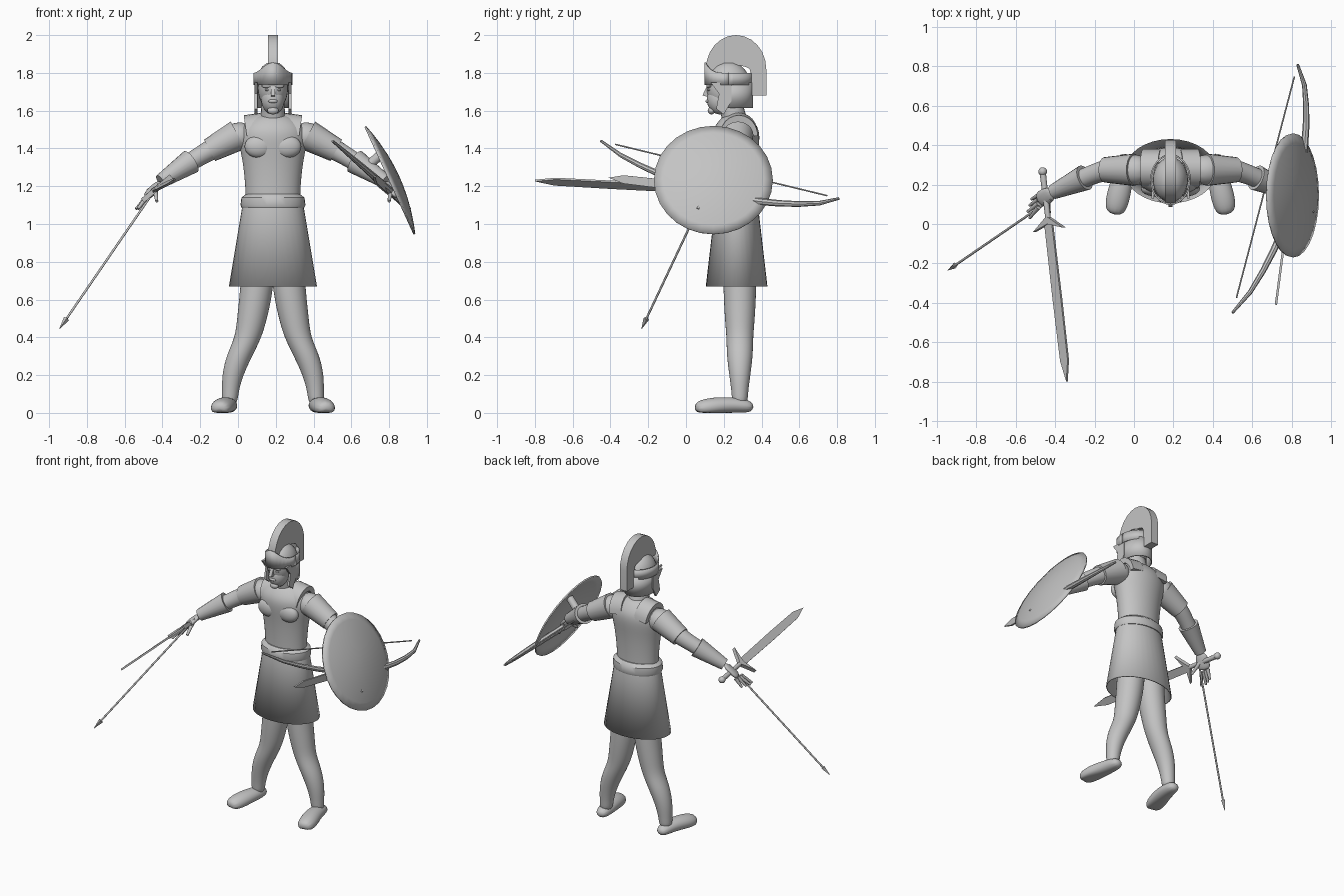
import bpy, bmesh, math
from mathutils import Vector as V

if "Cube" in bpy.data.objects:
    bpy.data.objects.remove(bpy.data.objects["Cube"])

MID = 0.185                       # body centre line
X, Y, Z = V((1, 0, 0)), V((0, 1, 0)), V((0, 0, 1))

stone = bpy.data.materials.new("stone_grey")
stone.use_nodes = True
stone.diffuse_color = (0.55, 0.55, 0.55, 1)
stone.node_tree.nodes["Principled BSDF"].inputs["Base Color"].default_value = stone.diffuse_color


def finish(name, bm, mirror=False, smooth=False, wall=0, angle=40):
    """Turn a bmesh into an object centred on the body line, with modifiers."""
    bmesh.ops.recalc_face_normals(bm, faces=bm.faces)
    bmesh.ops.translate(bm, verts=bm.verts, vec=-MID * X)
    mesh = bpy.data.meshes.new(name)
    bm.to_mesh(mesh)
    bm.free()
    mesh.materials.append(stone)
    part = bpy.data.objects.new(name, mesh)
    part.location.x = MID
    bpy.context.collection.objects.link(part)
    bpy.ops.object.select_all(action='DESELECT')
    part.select_set(True)
    bpy.context.view_layer.objects.active = part
    bpy.ops.object.shade_smooth_by_angle(angle=math.radians(180 if smooth else angle))
    if mirror:
        part.modifiers.new("mirror", 'MIRROR')
    if wall:
        part.modifiers.new("wall", 'SOLIDIFY').thickness = wall
    if smooth:
        subdivision = part.modifiers.new("smooth", 'SUBSURF')
        subdivision.levels = subdivision.render_levels = 2


def loft(name, rows, ref=Y, axis=None, flat=1, sides=12, open_start=False, floor=False, **options):
    """Skin elliptical rings given as (x, y, z, radius); flat squashes them along ref."""
    bm = bmesh.new()
    points = [V(row[:3]) for row in rows]
    grow = 1.04 if options.get("smooth") else 1
    rings = []
    for i, centre in enumerate(points):
        tangent = axis or (points[min(i + 1, len(points) - 1)] - points[max(i - 1, 0)])
        a = tangent.cross(ref).normalized()
        b = a.cross(tangent).normalized() * flat
        ring = []
        for k in range(sides):
            turn = math.tau * k / sides
            p = centre + (a * math.cos(turn) + b * math.sin(turn)) * rows[i][3] * grow
            if floor:
                p.z = max(p.z, 0)
            ring.append(bm.verts.new(p))
        rings.append(ring)
    for low, high in zip(rings, rings[1:]):
        for k in range(sides):
            j = (k + 1) % sides
            bm.faces.new((low[k], low[j], high[j], high[k]))
    if not open_start:
        bm.faces.new(rings[0])
    bm.faces.new(rings[-1])
    finish(name, bm, **options)


def stack(name, y, rows, **options):
    """Level rings on the centre line given as (z, half width)."""
    loft(name, [(MID, y, z, r) for z, r in rows], axis=Z, **options)


def rod(name, start, end, r_start, r_end, **options):
    loft(name, [(*start, r_start), (*end, r_end)], **options)


def prism(name, outline, thick, origin, u, v, **options):
    """Extrude an outline drawn in the u, v plane, both ways."""
    bm = bmesh.new()
    u, v = u.normalized(), v.normalized()
    side = u.cross(v).normalized() * thick / 2
    plane = [V(origin) + u * p + v * q for p, q in outline]
    low = [bm.verts.new(p - side) for p in plane]
    high = [bm.verts.new(p + side) for p in plane]
    bm.faces.new(low)
    bm.faces.new(high)
    for k in range(len(plane)):
        j = (k + 1) % len(plane)
        bm.faces.new((low[k], low[j], high[j], high[k]))
    finish(name, bm, angle=25, **options)


def blade(name, origin, along, across, half):
    """Flat double-edged blade with a tapered point."""
    length = along.length
    edge = [(0, half), (length * .5, half * 1.1), (length * .87, half)]
    outline = edge + [(length, 0)] + [(p, -q) for p, q in reversed(edge)]
    prism(name, outline, .012, origin, along, across)


def arc(y, z, ry, rz, steps=12):
    """Half ellipse in the y, z plane, from back to front over the top."""
    turns = [math.pi * k / steps for k in range(steps + 1)]
    return [(y + ry * math.cos(t), z + rz * math.sin(t)) for t in turns]


def ball(name, centre, size, **options):
    bm = bmesh.new()
    bmesh.ops.create_uvsphere(bm, u_segments=24, v_segments=14, radius=1)
    bmesh.ops.scale(bm, vec=size, verts=bm.verts)
    bmesh.ops.translate(bm, vec=centre, verts=bm.verts)
    finish(name, bm, angle=60, **options)


def curved_plate(name, bottom, top, y, half_x, half_y, first, last, peak=0, steps=32):
    """Upright plate along an elliptical arc; peak lifts its top at the front."""
    bm = bmesh.new()
    pairs = []
    for k in range(steps + 1):
        turn = math.radians(first + (last - first) * k / steps)
        foot = V((MID + half_x * math.cos(turn), y + half_y * math.sin(turn), bottom))
        rise = top - bottom + peak * max(0, -math.sin(turn)) ** 4
        pairs.append((bm.verts.new(foot), bm.verts.new(foot + rise * Z)))
    for (a, b), (c, d) in zip(pairs, pairs[1:]):
        bm.faces.new((a, c, d, b))
    finish(name, bm, wall=.008)


# Torso, belt and skirt
stack("torso", .265, [(1.06, .145), (1.16, .14), (1.33, .155), (1.43, .18), (1.5, .18),
                      (1.55, .13), (1.58, .08)], flat=.68, sides=16, smooth=True)
ball("chest_muscle", (.11, .18, 1.41), (.075, .04, .06), mirror=True)
stack("belt", .265, [(1.085, .165), (1.1, .172), (1.14, .167), (1.16, .14)], flat=.75, sides=32)
stack("skirt", .268, [(.67, .233), (1.09, .163)], flat=.7, sides=32, open_start=True, wall=.006)

# Neck, head and face
rod("neck", (MID, .27, 1.5), (MID, .23, 1.66), .068, .06, sides=20)
ball("skull", (MID, .22, 1.72), (.08, .112, .12))
ball("jaw", (MID, .18, 1.66), (.062, .07, .08))
prism("nose", [(.11, 1.73), (.087, 1.68), (.13, 1.67)], .022, (MID, 0, 0), Y, Z)
ball("lips", (MID, .115, 1.65), (.025, .012, .01))
ball("chin", (MID, .135, 1.6), (.03, .02, .02))
ball("brow", (.155, .122, 1.73), (.03, .014, .01), mirror=True)
ball("eye", (.155, .125, 1.71), (.013, .012, .007), mirror=True)

# Helmet with brow band, neck guard, cheek plates and crest
HELMET_Y = .225
domed = [(1.74 + .12 * math.sin(t / 10), .09 * math.cos(t / 10)) for t in range(0, 16, 3)]
stack("helmet_bowl", HELMET_Y, domed, flat=1.27, sides=28)
curved_plate("helmet_brow_band", 1.735, 1.8, HELMET_Y, .095, .12, 0, 360, peak=.055)
curved_plate("neck_guard", 1.615, 1.75, .24, .093, .115, -20, 200)
cheek = [(.24, 1.75), (.13, 1.75), (.175, 1.69), (.16, 1.61), (.2, 1.58), (.24, 1.65)]
prism("cheek_plate", cheek, .014, (.095, 0, 0), Y, Z, mirror=True)
hair = arc(.265, 1.82, .16, .18) + arc(.26, 1.81, .08, .03)[::-1] + [(.35, 1.68), (.425, 1.68)]
prism("crest", hair, .054, (MID, 0, 0), Y, Z)

# Straps arched over each shoulder
strap = arc(.28, 1.49, .1, .11) + arc(.28, 1.49, .07, .075)[::-1]
prism("shoulder_strap", strap, .092, (.057, 0, 0), Y, Z + .15 * X, mirror=True)

# Arms, sleeves and bracers
shoulder, bicep = V((0, .275, 1.47)), V((-.15, .275, 1.39))
elbow, wrist = V((-.25, .235, 1.33)), V((-.41, .163, 1.225))
forearm = elbow.lerp(wrist, .3)
arm = [(.07, .27, 1.46, .07), (*shoulder, .08), (*shoulder.lerp(bicep, .5), .068),
       (*bicep, .053), (*elbow, .048), (*forearm, .05), (*wrist, .028)]
loft("arm", arm, ref=Z, mirror=True, smooth=True)
rod("sleeve", shoulder, bicep, .082, .064, ref=Z, sides=20, mirror=True)
rod("bracer", elbow, wrist, .066, .038, ref=Z, sides=20, mirror=True)

# Hands with four fanned fingers and a thumb
knuckles = V((-.485, .115, 1.14))
loft("palm", [(*wrist, .03), (*wrist.lerp(knuckles, .5), .045), (*knuckles, .042)],
     ref=Z, flat=.45, mirror=True, smooth=True)
for i, finger in enumerate(("index", "middle", "ring", "little")):
    base = knuckles + Y * (.02 * i - .03)
    end = base + V((-.055 + .01 * abs(i - 1), -.055 + .012 * i, -.06))
    rod(finger + "_finger", base, end, .013, .007, ref=Z, mirror=True)
rod("thumb", wrist.lerp(knuckles, .4), (-.43, .055, 1.12), .015, .008, ref=Z, mirror=True)

# Legs and feet
leg = [(.11, .95, .085), (.107, .7, .09), (.075, .5, .08), (.055, .4, .07),
       (.01, .31, .07), (-.03, .2, .056), (-.042, .1, .042), (-.045, .04, .042)]
loft("leg", [(x, .285, z, r) for x, z, r in leg], axis=Z, mirror=True, smooth=True)
loft("foot", [(-.045, .36, .03, .035), (-.05, .28, .04, .05), (-.065, .2, .04, .056),
              (-.085, .12, .03, .062), (-.1, .045, .02, .045)],
     ref=Z, flat=.8, floor=True, mirror=True, smooth=True)

# Arrow held in the right hand
nock, tip = V((-.42, .125, 1.21)), V((-.945, -.235, .445))
neck = tip.lerp(nock, .07)
rod("arrow_shaft", nock, neck, .006, .006)
rod("arrow_head", neck, tip, .016, .001, sides=4)

# Sword held in the right hand
hilt = V((-.435, .02, 1.185))
along, across = V((.095, -.82, .045)), V((.13, .02, .11))
pommel = hilt - along * .3
blade("sword_blade", hilt, along, across, .025)
prism("sword_guard", [(.05, -.1), (.02, 0), (.05, .1), (-.02, 0)], .026, hilt, along, across)
rod("sword_grip", hilt, pommel, .014, .016)
ball("sword_pommel", pommel, (.022, .022, .022))

# Bow and dagger held in the left hand
upper, lower = V((.5, -.45, 1.44)), V((.83, .81, 1.135))
bow = []
for k in range(13):
    bend = max(0, math.sin(math.pi * k / 12)) ** .7
    bow.append((*(upper.lerp(lower, k / 12) + bend * V((.16, 0, -.13))), .007 + .013 * bend))
loft("bow_limbs", bow, ref=Z, sides=8)
rod("bow_string", upper.lerp(lower, .06), lower.lerp(upper, .05), .004, .004, ref=Z)
blade("dagger_blade", V((.8, .2, 1.175)), V((-.08, -.61, .07)), Z, .022)

# Shield: shallow dome facing outward, with a grip to the forearm
outward = V((.91, 0, .415))
rim = V((.808, .145, 1.233))
dome = [(*(rim + outward * .05 * (1 - f * f)), .315 * f) for f in (1, .85, .65, .4, .2, .05)]
loft("shield", dome, axis=outward, sides=28, open_start=True, wall=.01)
rod("shield_grip", (.68, .2, 1.3), (.77, .18, 1.38), .025, .025)
